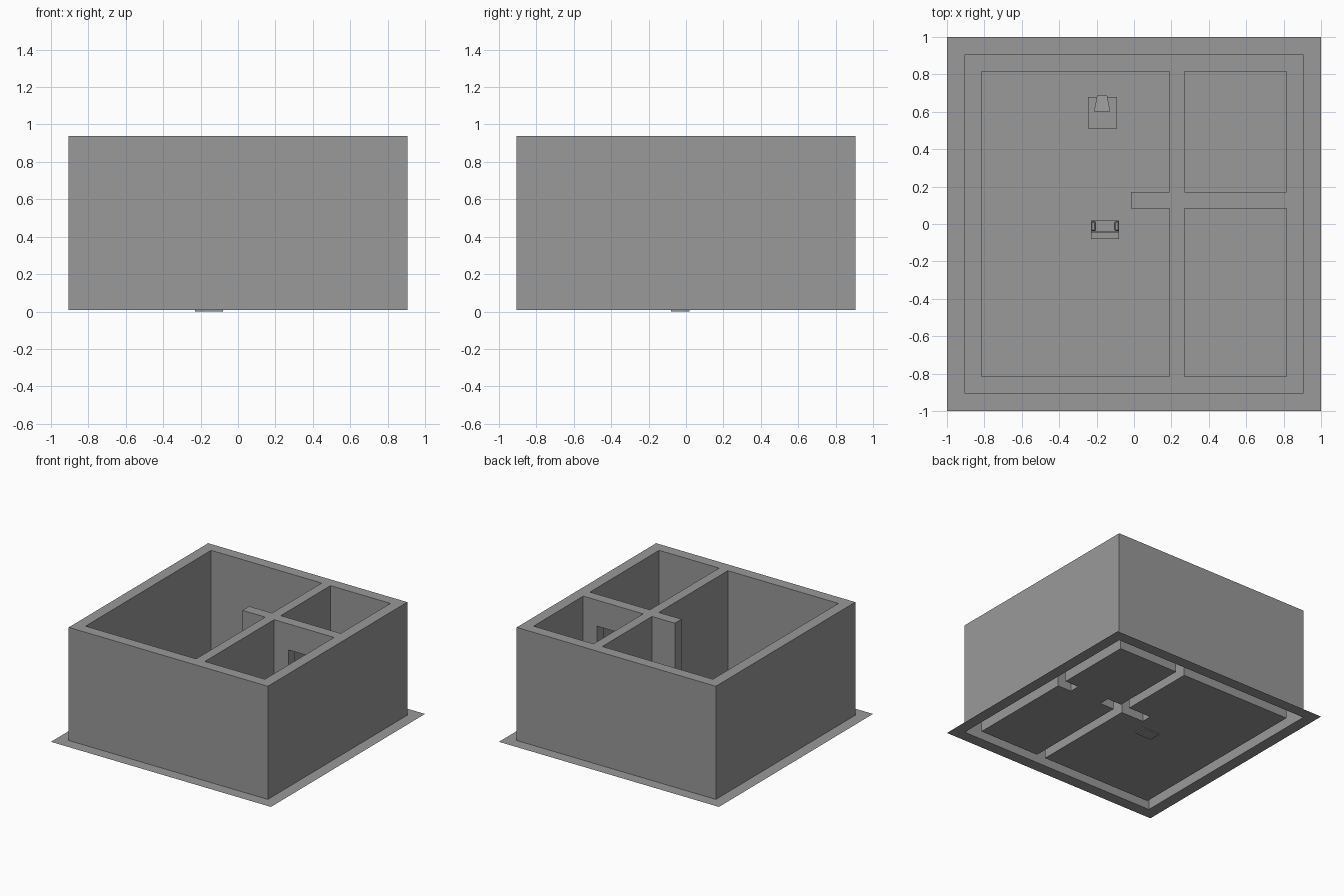
import bpy
import bmesh
from mathutils import Vector

cube = bpy.data.objects.get("Cube")
if cube:
    bpy.data.objects.remove(cube, do_unlink=True)

FLOOR, HEAD, TOP = 0.009, 0.725, 0.9385
OUTER, INNER = 0.905, 0.815
WALL_FRONT, WALL_BACK, WALL_END = 0.083, 0.17, -0.017
DOOR_RIGHT, DOOR_LEFT = 0.4, 0.69

# Dark grey finish shared by every part
grey = bpy.data.materials.new("dark_grey")
grey.use_nodes = True
colour = (0.32, 0.32, 0.32, 1)
grey.diffuse_color = colour
grey.node_tree.nodes["Principled BSDF"].inputs["Base Color"].default_value = colour


def finish(bm, name):
    mesh = bpy.data.meshes.new(name)
    bm.to_mesh(mesh)
    bm.free()
    mesh.materials.append(grey)
    obj = bpy.data.objects.new(name, mesh)
    bpy.context.collection.objects.link(obj)
    return obj


def box(name, x, y, z, back_scale=1):
    """Box from (min, max) ranges; back_scale tapers its +y end in x and z."""
    bm = bmesh.new()
    bmesh.ops.create_cube(bm, size=1)
    for v in bm.verts:
        if v.co.y > 0:
            v.co.x *= back_scale
            v.co.z *= back_scale
        v.co = Vector([(lo + hi) / 2 + c * (hi - lo)
                       for c, (lo, hi) in zip(v.co, (x, y, z))])
    return finish(bm, name)


# House shell: plan cut into cells, with walls raised from the floor sheet
xs = [-1, -OUTER, -INNER, WALL_END, 0.19, 0.27, DOOR_RIGHT, DOOR_LEFT, INNER, OUTER, 1]
ys = [-1, -OUTER, -INNER, WALL_FRONT, WALL_BACK, INNER, OUTER, 1]
zs = [FLOOR, HEAD, TOP]


def is_wall(i, j, layer):
    x, y = (xs[i] + xs[i + 1]) / 2, (ys[j] + ys[j + 1]) / 2
    reach = max(abs(x), abs(y))
    if reach > INNER:
        return reach < OUTER
    if 0.19 < x < 0.27:
        return True
    doorway = DOOR_RIGHT < x < DOOR_LEFT and layer == 0
    return WALL_FRONT < y < WALL_BACK and x > WALL_END and not doorway


def add_face(bm, points, normal):
    face = bm.faces.new([bm.verts.new(p) for p in points])
    face.normal_update()
    if face.normal.dot(Vector(normal)) < 0:
        face.normal_flip()


def add_level(bm, i, j, z, up):
    x0, x1, y0, y1 = xs[i], xs[i + 1], ys[j], ys[j + 1]
    add_face(bm, [(x0, y0, z), (x1, y0, z), (x1, y1, z), (x0, y1, z)], (0, 0, up))


bm = bmesh.new()
for i in range(len(xs) - 1):
    for j in range(len(ys) - 1):
        low, high = is_wall(i, j, 0), is_wall(i, j, 1)
        if not low:
            add_level(bm, i, j, FLOOR, 1)
        if high:
            add_level(bm, i, j, TOP, 1)
            if not low:
                add_level(bm, i, j, HEAD, -1)
        for layer in (0, 1):
            if not is_wall(i, j, layer):
                continue
            z0, z1 = zs[layer], zs[layer + 1]
            for dx, dy in ((1, 0), (-1, 0), (0, 1), (0, -1)):
                if is_wall(i + dx, j + dy, layer):
                    continue
                if dx:
                    x = xs[i + (dx > 0)]
                    a, b = (x, ys[j]), (x, ys[j + 1])
                else:
                    y = ys[j + (dy > 0)]
                    a, b = (xs[i], y), (xs[i + 1], y)
                add_face(bm, [(*a, z0), (*b, z0), (*b, z1), (*a, z1)], (dx, dy, 0))
bmesh.ops.remove_doubles(bm, verts=bm.verts[:], dist=0.0001)
finish(bm, "house_walls_and_floor")

# Sofa facing the television
box("sofa_base", (-0.23, -0.08), (-0.08, 0.02), (0, 0.02))
box("sofa_seat", (-0.23, -0.08), (-0.041, 0.02), (0.02, 0.04))
box("sofa_backrest", (-0.23, -0.08), (-0.08, -0.046), (0.02, 0.085))
for side, x in (("right", -0.229), ("left", -0.104)):
    arm = box("sofa_arm_" + side, (x, x + 0.024), (-0.037, 0.013), (0.04, 0.06))
    bevel = arm.modifiers.new("soft_edge", "BEVEL")
    bevel.width = 0.005
    bevel.segments = 1

# Television on a low table
box("television_table", (-0.246, -0.09), (0.511, 0.68), (FLOOR, 0.08))
box("television", (-0.214, -0.127), (0.602, 0.687), (0.08, 0.155), back_scale=0.62)
